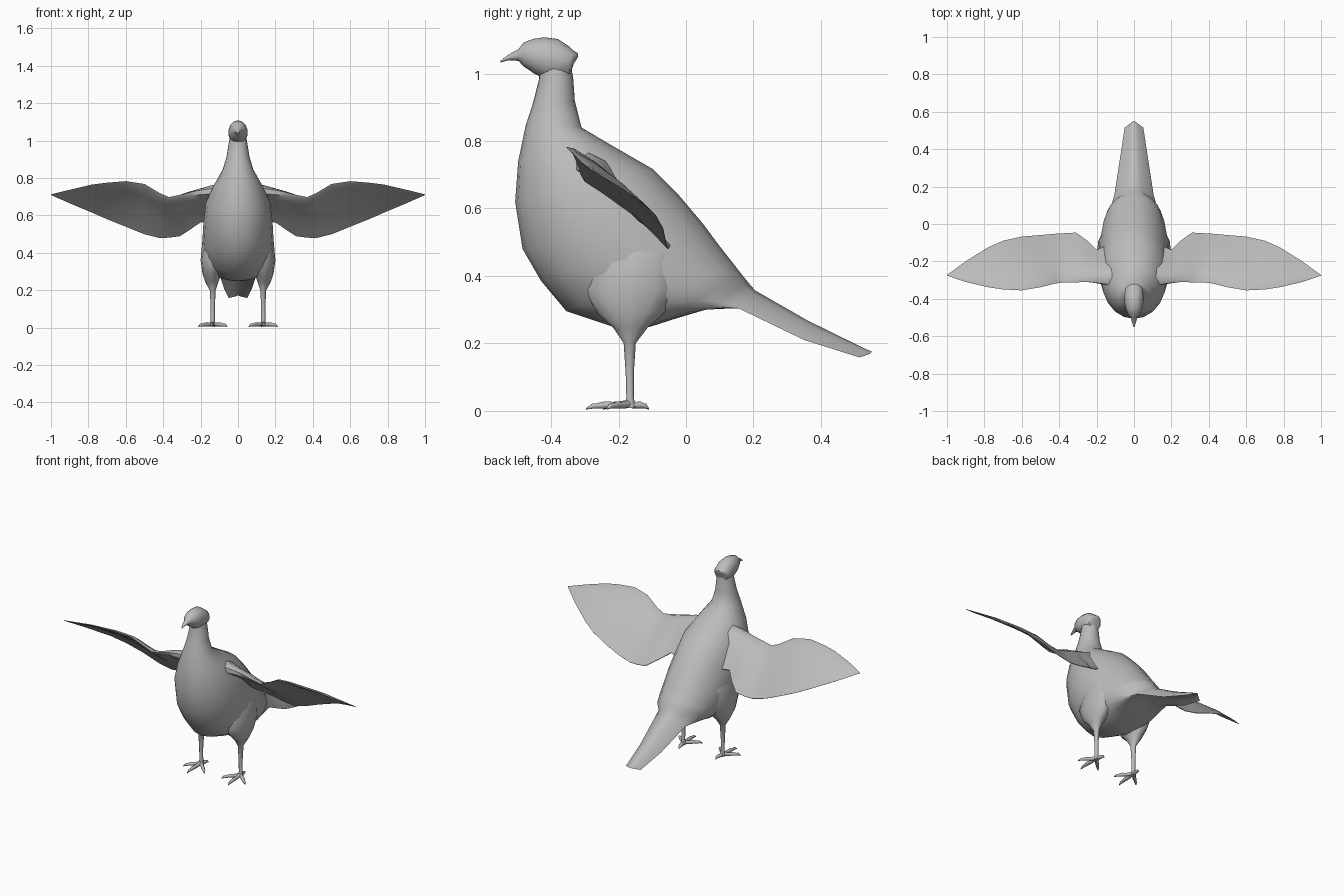
import bpy, bmesh, math
from mathutils import Vector

grey = bpy.data.materials.new("plain_grey")
grey.diffuse_color = (0.5, 0.5, 0.5, 1)


def loft(name, rings, mirror=False, angle=50):
    """Skin a list of equal-length point rings and cap both ends."""
    bm = bmesh.new()
    vs = [[bm.verts.new(p) for p in r] for r in rings]
    n = len(vs[0])
    for a, b in zip(vs, vs[1:]):
        for i in range(n):
            j = (i + 1) % n
            bm.faces.new((a[i], a[j], b[j], b[i]))
    bm.faces.new(vs[0])
    bm.faces.new(vs[-1])
    if mirror:
        geo = bm.verts[:] + bm.edges[:] + bm.faces[:]
        copy = bmesh.ops.duplicate(bm, geom=geo)["geom"]
        for v in copy:
            if isinstance(v, bmesh.types.BMVert):
                v.co.x *= -1
    bmesh.ops.recalc_face_normals(bm, faces=bm.faces)
    me = bpy.data.meshes.new(name)
    bm.to_mesh(me)
    bm.free()
    me.materials.append(grey)
    ob = bpy.data.objects.new(name, me)
    bpy.context.collection.objects.link(ob)
    bpy.ops.object.select_all(action='DESELECT')
    ob.select_set(True)
    bpy.context.view_layer.objects.active = ob
    bpy.ops.object.shade_smooth_by_angle(angle=math.radians(angle))
    return ob


def section(y0, z0, y1, z1, w, arch=0.0, n=20):
    """Oval between a lower/front and an upper/back point; arch makes it a hollow roof."""
    pts = []
    for i in range(n):
        a = 2 * math.pi * i / n
        s, c = math.sin(a), math.cos(a)
        t = 0.5 - 0.5 * c
        roof = (1 - abs(s) ** 1.5) * (1 if c < 0 else 0.7)
        t += (roof - t) * arch
        pts.append((w * s, y0 + (y1 - y0) * t, z0 + (z1 - z0) * t))
    return pts


# Neck, body and tail
loft("body_and_tail", [section(*s) for s in [
    (-.435, 1.04, -.345, 1.04, .040), (-.437, .98, -.335, .99, .050),
    (-.455, .91, -.33, .92, .061), (-.475, .85, -.31, .84, .082),
    (-.498, .74, -.22, .787, .128), (-.507, .62, -.10, .718, .172),
    (-.485, .48, -.02, .638, .185), (-.43, .385, .05, .555, .19),
    (-.355, .295, .10, .488, .185), (-.22, .25, .14, .437, .17),
    (-.11, .248, .165, .405, .15), (.03, .28, .185, .38, .127, .4),
    (.15, .298, .205, .357, .105, .8), (.35, .21, .36, .268, .075, 1),
    (.515, .158, .525, .187, .05, 1), (.545, .168, .552, .175, .01, 1)]])

# Head with beak and crest
loft("head", [section(y, z0, y, z1, w, 0, 14) for y, z0, z1, w in [
    (-.551, 1.033, 1.038, .003), (-.525, 1.04, 1.058, .011),
    (-.497, 1.038, 1.073, .019), (-.482, 1.022, 1.093, .033),
    (-.45, 1.0, 1.104, .046), (-.42, .985, 1.108, .051),
    (-.38, .98, 1.103, .052), (-.345, .99, 1.08, .047),
    (-.333, 1.03, 1.068, .035), (-.32, 1.05, 1.06, .016)]])


# Wings: leading edge, trailing edge and thickness at each span position
def wing_ring(x, yf, zf, yb, zb, th):
    f, b = Vector((x, yf, zf)), Vector((x, yb, zb))
    d = b - f
    up = Vector((0, -d.z, d.y)).normalized() * th
    camber = 0.04 * d.length
    pts = []
    for s, h in [(0, 0), (.06, .5), (.25, .6), (.6, .25), (1, .06),
                 (1, -.06), (.6, -.2), (.25, -.4), (.06, -.4)]:
        bow = up.normalized() * camber * 4 * s * (1 - s)
        pts.append(f + d * s + up * h + bow)
    return pts


loft("wings", [wing_ring(*s) for s in [
    (.07, -.33, .755, -.10, .57, .07), (.13, -.325, .745, -.11, .57, .07),
    (.20, -.315, .735, -.14, .565, .05), (.25, -.31, .725, -.09, .53, .04),
    (.31, -.312, .71, -.047, .49, .028), (.37, -.312, .698, -.05, .482, .025),
    (.42, -.318, .72, -.053, .48, .022), (.50, -.338, .768, -.06, .50, .02),
    (.60, -.355, .783, -.068, .54, .016), (.70, -.35, .775, -.09, .58, .012),
    (.78, -.338, .765, -.125, .615, .01), (.90, -.31, .737, -.20, .665, .007),
    (1.0, -.276, .711, -.273, .709, .003)]], mirror=True)


def oval(cx, cy, z, rx, ry, n=12):
    return [(cx + rx * math.cos(2 * math.pi * i / n),
             cy + ry * math.sin(2 * math.pi * i / n), z) for i in range(n)]


# Thighs narrowing into the shanks
loft("legs", [oval(*s) for s in [
    (.11, -.15, .56, .04, .09), (.125, -.15, .46, .066, .13),
    (.13, -.16, .36, .07, .14), (.14, -.165, .29, .05, .10),
    (.14, -.165, .245, .036, .05), (.135, -.167, .20, .016, .018),
    (.135, -.167, .11, .011, .012), (.135, -.166, .04, .011, .011),
    (.135, -.166, .008, .015, .017)]], mirror=True)


# Toes: tapered tubes from the ankle to a drooping claw
def toe(name, tip):
    start, end = Vector((.135, -.168, .02)), Vector(tip)
    d = end - start
    side = Vector((-d.y, d.x, 0)).normalized()
    rings = []
    for t, z, r in [(0, .02, .012), (.35, .016, .010), (.55, .017, .011),
                    (.75, .014, .008), (.85, .014, .008), (1, .005, .002)]:
        c = start + d * t
        c.z = z
        rings.append([c + side * r * math.cos(k * math.pi / 4)
                      + Vector((0, 0, min(r, z) * math.sin(k * math.pi / 4)))
                      for k in range(8)])
    loft(name, rings, mirror=True)


for name, tip in [("inner_toes", (.058, -.245, .005)), ("middle_toes", (.14, -.297, .005)),
                  ("outer_toes", (.212, -.235, .005)), ("back_toes", (.125, -.11, .005))]:
    toe(name, tip)
